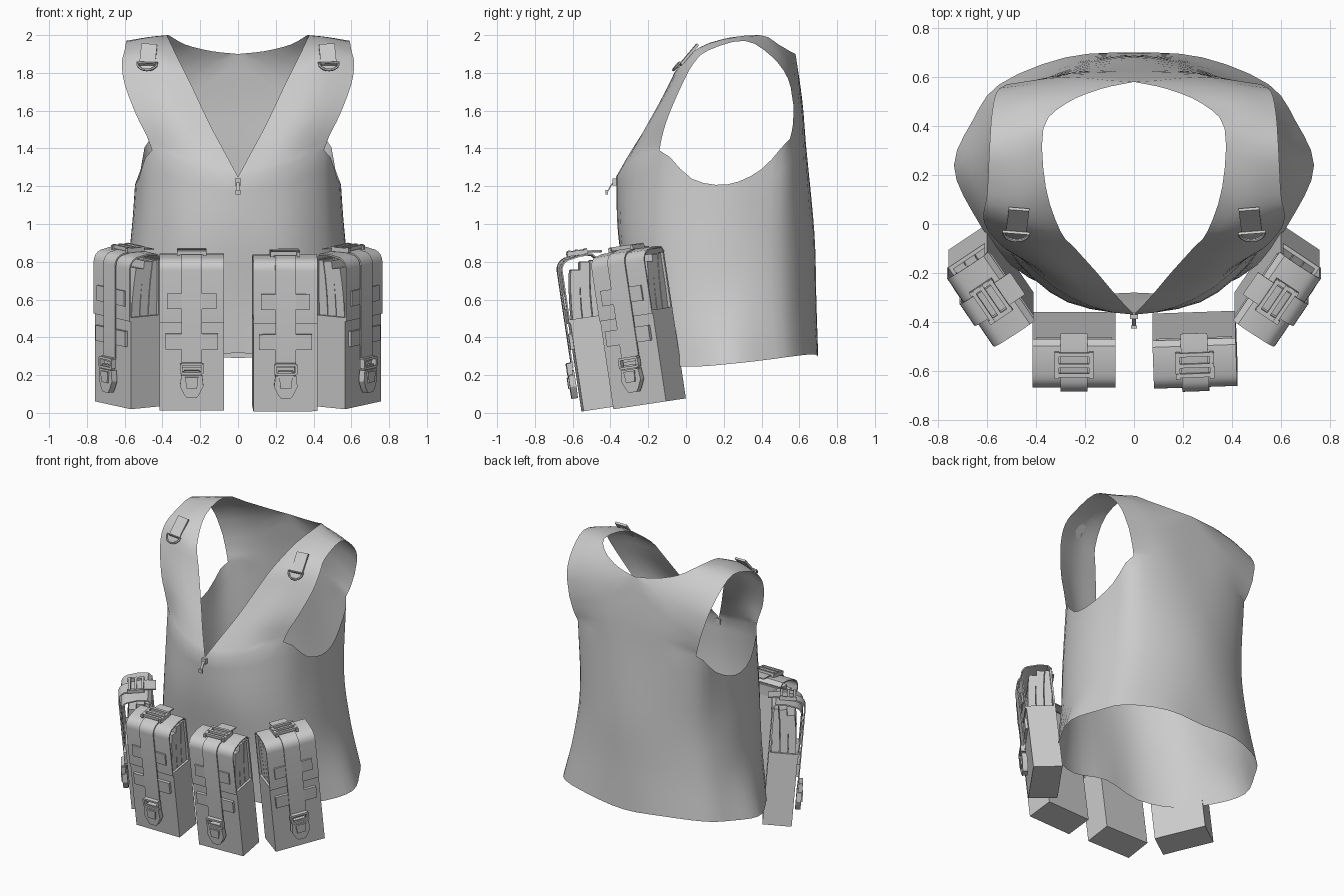
import bpy, bmesh
from math import radians, sin, cos, pi
from mathutils import Vector, Matrix

if "Cube" in bpy.data.objects:
    bpy.data.objects.remove(bpy.data.objects["Cube"])

W, D = 0.34, 0.19          # pouch width and depth


def spline(pts, n, mirror=False):
    """Catmull-Rom through pts; ends on x = 0 can be tangent-mirrored."""
    p = [Vector(q) for q in pts]

    def ghost(a, b):
        return Vector((-b.x, b.y, b.z)) if mirror and abs(a.x) < 1e-6 else 2 * a - b
    p = [ghost(p[0], p[1])] + p + [ghost(p[-1], p[-2])]
    out = []
    for i in range(1, len(p) - 2):
        a, b, c, d = p[i - 1:i + 3]
        for k in range(n):
            t = k / n
            out.append(0.5 * (2 * b + (c - a) * t + (2 * a - 5 * b + 4 * c - d) * t * t
                              + (3 * b - a - 3 * c + d) * t ** 3))
    return out + [p[-2]]


def loft(rows, n, m):
    rows = [spline(r, n, True) for r in rows]
    return [list(r) for r in zip(*[spline(c, m, c[-1].x < 1e-6 < c[0].x) for c in zip(*rows)])]


def add_grid(bm, g):
    v = [[bm.verts.new((max(p.x, 0), p.y, p.z)) for p in r] for r in g]
    for a, b in zip(v, v[1:]):
        for j in range(len(a) - 1):
            bm.faces.new((a[j], a[j + 1], b[j + 1], b[j]))


def to_mesh(bm, name, recalc=True):
    if recalc:
        bmesh.ops.recalc_face_normals(bm, faces=bm.faces)
    me = bpy.data.meshes.new(name)
    bm.to_mesh(me)
    bm.free()
    return me


def place(me, name, mat=None, smooth=None):
    ob = bpy.data.objects.new(name, me)
    bpy.context.collection.objects.link(ob)
    if mat:
        ob.matrix_world = mat
    if smooth:
        bpy.ops.object.select_all(action='DESELECT')
        ob.select_set(True)
        bpy.context.view_layer.objects.active = ob
        bpy.ops.object.shade_smooth_by_angle(angle=radians(smooth))
    return ob


def box(bm, x0, x1, y0, y1, z0, z1):
    m = Matrix.Translation(((x0 + x1) / 2, (y0 + y1) / 2, (z0 + z1) / 2)) @ Matrix.Diagonal(
        (x1 - x0, y1 - y0, z1 - z0, 1))
    bmesh.ops.create_cube(bm, size=1, matrix=m)


def sweep(bm, a, b):
    """Solid between two matching outlines."""
    a, b = [bm.verts.new(p) for p in a], [bm.verts.new(p) for p in b]
    bm.faces.new(a)
    bm.faces.new(b[::-1])
    for i in range(len(a)):
        j = (i + 1) % len(a)
        bm.faces.new((a[i], b[i], b[j], a[j]))


def ribbon(bm, path, w, t, x=0):
    """Band following a (y, z) path, t thick towards its left side."""
    off = []
    for i, p in enumerate(path):
        q, r = path[max(i - 1, 0)], path[min(i + 1, len(path) - 1)]
        d = Vector((r[0] - q[0], r[1] - q[1])).normalized()
        off.append((p[0] - d.y * t, p[1] + d.x * t))
    ring = list(path) + off[::-1]
    sweep(bm, [(x - w / 2, y, z) for y, z in ring], [(x + w / 2, y, z) for y, z in ring])


def frame(bm, w, h, bar, y0, y1, zc):
    """Rectangular webbing loop in the xz plane."""
    for s in (-1, 1):
        box(bm, s * w / 2 - bar / 2, s * w / 2 + bar / 2, y0, y1, zc - h / 2, zc + h / 2)
        box(bm, -w / 2, w / 2, y0, y1, zc + s * h / 2 - bar / 2, zc + s * h / 2 + bar / 2)


# --- Vest shell: right half, mirrored. Rings run front centre -> side -> back centre
hem = [(0, -.28, .32), (.27, -.28, .27), (.5, -.17, .25), (.66, .05, .245), (.735, .24, .26),
       (.66, .42, .28), (.55, .57, .30), (.28, .68, .31), (0, .70, .29)]
low = [(0, -.31, .6), (.27, -.29, .6), (.48, -.16, .6), (.58, .02, .6), (.61, .22, .6),
       (.58, .4, .6), (.49, .55, .6), (.26, .655, .6), (0, .69, .6)]
mid = [(0, -.36, .95), (.27, -.32, .95), (.46, -.17, .95), (.54, 0, .95), (.565, .2, .95),
       (.53, .39, .95), (.45, .54, .95), (.25, .64, .95), (0, .68, .95)]
top = [(0, -.37, 1.25), (.25, -.305, 1.30), (.455, -.14, 1.39), (.525, .03, 1.24), (.545, .22, 1.21),
       (.515, .40, 1.29), (.465, .55, 1.45), (.25, .62, 1.44), (0, .635, 1.42)]
# Shoulder strip rows: neck edge, middle, armhole edge; front chest over to back
strap = [top[:3],
         [(.07, -.295, 1.38), (.275, -.25, 1.42), (.485, -.125, 1.47)],
         [(.15, -.20, 1.53), (.34, -.18, 1.56), (.54, -.09, 1.58)],
         [(.24, -.10, 1.72), (.41, -.09, 1.72), (.60, -.02, 1.74)],
         [(.30, -.03, 1.84), (.45, -.01, 1.87), (.615, .04, 1.85)],
         [(.36, .15, 1.965), (.47, .12, 1.955), (.60, .12, 1.92)],
         [(.37, .39, 2.0), (.47, .33, 1.99), (.59, .31, 1.97)],
         [(.28, .49, 1.95), (.44, .48, 1.92), (.58, .45, 1.89)],
         [(.14, .55, 1.915), (.37, .56, 1.82), (.56, .54, 1.77)],
         [(0, .58, 1.9), (.28, .60, 1.72), (.52, .57, 1.62)],
         [(0, .615, 1.66), (.26, .615, 1.58), (.49, .565, 1.52)],
         top[:5:-1]]
N = 3
torso = loft([hem, low, mid, top], N, 4)
strip = loft(strap[:10], N, 3) + loft(strap[9:], N, 3)[1:]   # split at the neck centre
strip[0] = torso[-1][:2 * N + 1]
strip[-1] = torso[-1][-(2 * N + 1):][::-1]
bm = bmesh.new()
add_grid(bm, torso)
add_grid(bm, strip)
bmesh.ops.remove_doubles(bm, verts=bm.verts, dist=1e-4)
vest = place(to_mesh(bm, "vest_shell", False), "vest_shell", smooth=60)
mod = vest.modifiers.new("mirror", 'MIRROR')
mod.merge_threshold = 0.002

# --- Pouch meshes, local origin at back bottom centre, front at y = -D
meshes = {}
bm = bmesh.new()
box(bm, -W / 2, W / 2, -D, 0, 0, .50)
box(bm, -W / 2, W / 2, -.012, 0, .50, .80)
meshes["pocket"] = to_mesh(bm, "pouch_pocket")

arc = [(-D + .055 - .055 * cos(a), .765 + .055 * sin(a)) for a in [radians(k * 18) for k in range(6)]]
bm = bmesh.new()
ribbon(bm, [(-D, .48)] + arc + [(-.08, .83), (-.02, .825), (0, .80)], W, .008)
meshes["lid"] = to_mesh(bm, "pouch_lid")

bm = bmesh.new()                                   # three curved magazines
for k in range(3):
    y = -D + .014 + k * .054
    h = (.765, .80, .80)[k]
    side = [(y + .03 * t * t, .45 + (h - .45) * t) for t in (0, .25, .5, .75, 1)]
    ribbon(bm, side, W - .03, -.05)
meshes["magazines"] = to_mesh(bm, "pouch_magazines")

bm = bmesh.new()                                   # webbing bands and closing strap
for z, w in ((.60, .26), (.38, .28)):
    box(bm, -w / 2, w / 2, -D - .018, -D, z - .042, z + .042)
over = [(y - .016, z + .006) for y, z in arc]
ribbon(bm, [(-D - .016, .24)] + over + [(-.08, .842), (-.02, .842), (.035, .835)], .11, .008)
meshes["webbing"] = to_mesh(bm, "pouch_webbing")

bm = bmesh.new()                                   # side-release buckle and loops
F = -D - .014


def plate(pts, y0, y1):
    sweep(bm, [(x, y0, z) for x, z in pts], [(x, y1, z) for x, z in pts])


plate([(-.055, .20), (-.062, .14), (-.04, .095), (-.025, .075), (.025, .075), (.04, .095),
       (.062, .14), (.055, .20)], F - .034, F)
plate([(-.035, .19), (-.028, .13), (.028, .13), (.035, .19)], F - .042, F - .03)
plate([(-.04, .225), (-.04, .19), (.04, .19), (.04, .225)], F - .026, F)
frame(bm, .11, .05, .014, F - .036, F - .008, .235)
for y in (-.135, -.095, -.05):                      # ladder loop on the lid
    box(bm, -.075, .075, y - .008, y + .008, .845, .866)
for s in (-1, 1):
    box(bm, s * .07 - .009, s * .07 + .009, -.15, -.04, .838, .862)
meshes["buckle"] = to_mesh(bm, "pouch_buckle")

# --- Four pouches around the front, all leaning outwards at the top
spots = {"front_left": (-.245, -.36, .04, 0), "front_right": (.245, -.36, .036, 2),
         "side_left": (-.505, -.14, .056, -56), "side_right": (.505, -.14, .056, 56)}
for where, (x, y, z, yaw) in spots.items():
    M = (Matrix.Translation((x, y, z)) @ Matrix.Rotation(radians(8.5), 4, 'X')
         @ Matrix.Rotation(radians(yaw), 4, 'Z') @ Matrix.Diagonal((1, 1, .98, 1)))
    for part, me in meshes.items():
        place(me, f"pouch_{part}_{where}", M, smooth=30 if where == "front_left" else None)

# --- Shoulder tabs with D-rings
for s, side in ((-1, "left"), (1, "right")):
    M = (Matrix.Translation((s * .475, .015, 1.897)) @ Matrix.Rotation(s * radians(-6), 4, 'Y')
         @ Matrix.Rotation(radians(-40), 4, 'X') @ Matrix.Rotation(s * radians(6), 4, 'Z'))
    bm = bmesh.new()
    box(bm, -.042, .042, -.006, .008, -.07, .07)
    place(to_mesh(bm, "shoulder_tab"), f"shoulder_tab_{side}", M)
    cu = bpy.data.curves.new("ring", 'CURVE')
    cu.dimensions = '3D'
    cu.bevel_depth, cu.bevel_resolution = .007, 1
    sp = cu.splines.new('POLY')
    pts = [(.052 * cos(a), -.010, -.066 + .05 * sin(a)) for a in [pi + pi * k / 10 for k in range(11)]]
    sp.points.add(len(pts) - 1)
    for p, q in zip(sp.points, pts):
        p.co = (*q, 1)
    sp.use_cyclic_u = True
    tmp = bpy.data.objects.new("tmp", cu)
    me = bpy.data.meshes.new_from_object(tmp)
    bpy.data.objects.remove(tmp)
    place(me, f"d_ring_{side}", M, smooth=50)

# --- Zip slider with hanging pull tab
bm = bmesh.new()
box(bm, -.016, .016, -.388, -.362, 1.205, 1.24)
ribbon(bm, [(-.385, 1.225), (-.40, 1.205), (-.422, 1.165)], .016, .006)
box(bm, -.013, .013, -.426, -.414, 1.155, 1.18)
place(to_mesh(bm, "zip_pull"), "zip_pull")
